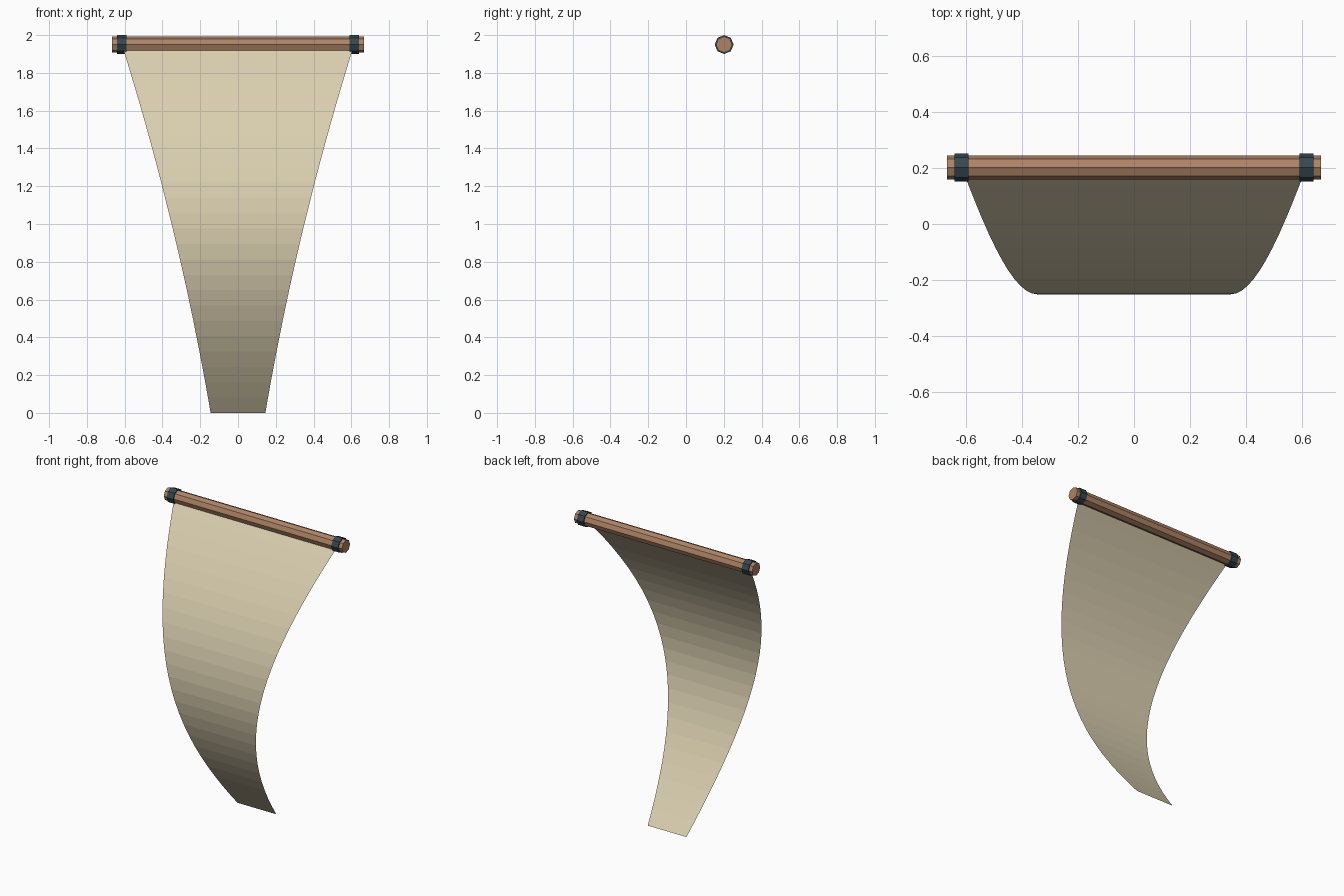
import bpy, bmesh, math
from mathutils import Matrix

if "Cube" in bpy.data.objects:
    bpy.data.objects.remove(bpy.data.objects["Cube"])

ROD_Y, ROD_Z = 0.202, 1.95


def material(name, color):
    m = bpy.data.materials.new(name)
    m.diffuse_color = (*color, 1)
    m.use_nodes = True
    m.node_tree.nodes["Principled BSDF"].inputs["Base Color"].default_value = m.diffuse_color
    return m


def make_object(name, bm, mat):
    mesh = bpy.data.meshes.new(name)
    bm.to_mesh(mesh)
    bm.free()
    ob = bpy.data.objects.new(name, mesh)
    mesh.materials.append(mat)
    bpy.context.collection.objects.link(ob)
    return ob


def octagon_bar(name, x, radius, length, mat):
    # eight-sided cylinder along x, corners on the y and z axes
    bm = bmesh.new()
    bmesh.ops.create_cone(bm, cap_ends=True, segments=8, radius1=radius,
                          radius2=radius, depth=length)
    bmesh.ops.rotate(bm, verts=bm.verts, matrix=Matrix.Rotation(math.pi / 2, 3, 'Y'))
    bmesh.ops.translate(bm, verts=bm.verts, vec=(x, ROD_Y, ROD_Z))
    return make_object(name, bm, mat)


cloth = material("cloth", (0.70, 0.62, 0.43))
wood = material("wood", (0.42, 0.23, 0.13))
iron = material("iron", (0.035, 0.065, 0.08))

# crossbar and its two end bands
octagon_bar("crossbar", 0, 0.043, 1.333, wood)
for side, label in ((-1, "left"), (1, "right")):
    octagon_bar("band_" + label, side * 0.616, 0.05, 0.05, iron)

# billowing sail: a single tapered sheet, bulging to the front
STEPS = 24
bm = bmesh.new()
previous = None
for i in range(STEPS + 1):
    t = i / STEPS
    z = ROD_Z * t
    half = 0.145 + 0.17 * z + 0.0364 * z * z
    bulge = 0.5 * (math.sin(math.pi * t) + 4 * t * (1 - t))
    y = ROD_Y - 0.453 * bulge
    row = [bm.verts.new((s * half, y, z)) for s in (-1, 1)]
    if previous:
        bm.faces.new((previous[0], previous[1], row[1], row[0]))
    previous = row
make_object("sail", bm, cloth)
